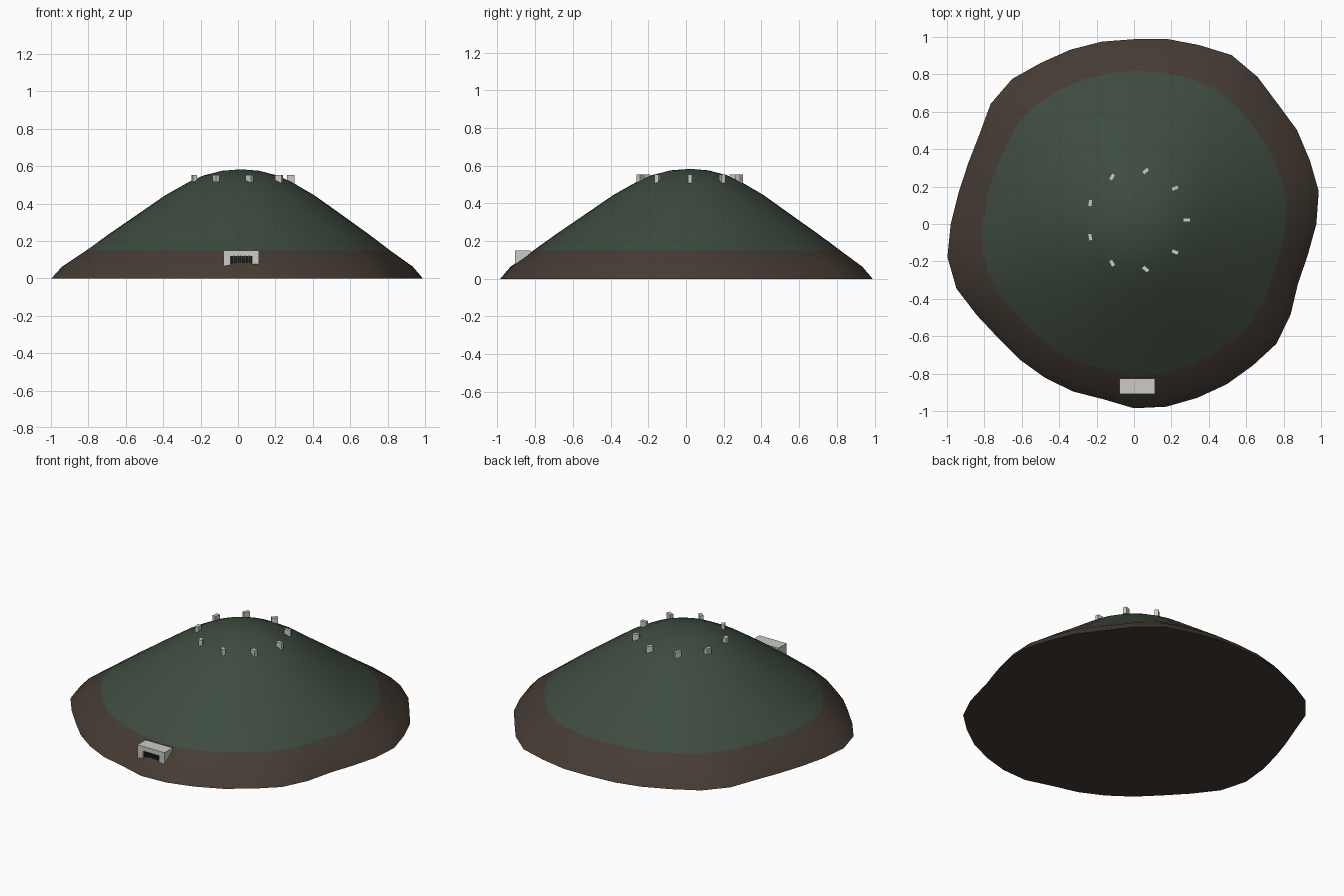
import bpy, bmesh
from math import radians, cos, sin
from mathutils import Matrix, Vector

if "Cube" in bpy.data.objects:
    bpy.data.objects.remove(bpy.data.objects["Cube"], do_unlink=True)


def material(name, colour):
    mat = bpy.data.materials.new(name)
    mat.use_nodes = True
    mat.diffuse_color = (*colour, 1)
    mat.node_tree.nodes["Principled BSDF"].inputs["Base Color"].default_value = (*colour, 1)
    return mat


GRASS = material("dark green grass", (0.047, 0.07, 0.049))
EARTH = material("brown earth", (0.06, 0.044, 0.034))
STONE = material("pale stone", (0.6, 0.6, 0.58))
IRON = material("dark iron", (0.02, 0.02, 0.02))
CENTRE = Vector((0.016, 0.021))


def finish(name, bm, *mats):
    bmesh.ops.recalc_face_normals(bm, faces=bm.faces)
    mesh = bpy.data.meshes.new(name)
    bm.to_mesh(mesh)
    bm.free()
    obj = bpy.data.objects.new(name, mesh)
    bpy.context.collection.objects.link(obj)
    for mat in mats:
        mesh.materials.append(mat)
    return obj


def box(name, low, high, mat, turn=0):
    low, high = Vector(low), Vector(high)
    bm = bmesh.new()
    bmesh.ops.create_cube(bm, size=1, matrix=Matrix.Translation((low + high) / 2)
                          @ Matrix.Rotation(turn, 4, "Z") @ Matrix.Diagonal((*(high - low), 1)))
    return finish(name, bm, mat)


# Mound: rings that go from an uneven foot to a round summit
OUTLINE = [.975, 1.003, 1.0, 1.006, 1.002, 1.027, 1.043, 1.018, 1.005,
           .988, .99, .992, .995, 1.013, 1.0, .955, .944, .953,
           .98, 1.013, 1.01, .972, .948, .948, .95, .953, .951,
           .985, .992, .989, .99, .988, .995, .967, .933, .944]
PROFILE = [(1, 0), (.945, .063), (.82, .15), (.7, .235), (.55, .338), (.4, .443),
           (.28, .512), (.2, .549), (.1, .575)]
SUMMIT = 0.583
GRASS_LINE = 0.15

bm = bmesh.new()
rings = []
for radius, z in PROFILE:
    wobble = max(0, min(1, 1 - (1 - radius) * 2.6))
    shift = CENTRE * (1 - radius)
    ring = []
    for i, edge in enumerate(OUTLINE):
        a = radians(i * 360 / len(OUTLINE))
        r = radius * (1 + (edge - 1) * wobble)
        ring.append(bm.verts.new((shift.x + r * cos(a), shift.y + r * sin(a), z)))
    rings.append(ring)
top = bm.verts.new((*CENTRE, SUMMIT))
count = len(OUTLINE)
for i in range(count):
    j = (i + 1) % count
    for lower, upper in zip(rings, rings[1:]):
        bm.faces.new((lower[i], lower[j], upper[j], upper[i]))
    bm.faces.new((rings[-1][i], rings[-1][j], top))
bm.faces.new(rings[0])
for face in bm.faces:
    face.material_index = int(face.calc_center_median().z < GRASS_LINE)
mound = finish("mound", bm, GRASS, EARTH)
bpy.context.view_layer.objects.active = mound
mound.select_set(True)
bpy.ops.object.shade_smooth_by_angle(angle=radians(30))
mound.select_set(False)

# Ring of standing stones, each turned by half its bearing
STONES = 9
for i in range(STONES):
    a = radians(i * 360 / STONES)
    spot = CENTRE + Vector((cos(a), sin(a))) * 0.266
    half = Vector((0.019, 0.011))
    box(f"standing_stone_{i + 1}", (*(spot - half), 0.508), (*(spot + half), 0.552), STONE, a / 2)

# Gateway at the foot: posts, lintel and bars
MID, HALF, FRONT, BACK = 0.0175, 0.096, -0.908, -0.825
for side, name in ((-1, "right"), (1, "left")):
    x = sorted((MID + side * HALF, MID + side * 0.058))
    box(f"gate_post_{name}", (x[0], FRONT, 0.06), (x[1], BACK, 0.119), STONE)
box("gate_lintel", (MID - HALF, FRONT, 0.119), (MID + HALF, BACK, 0.149), STONE)
BARS = 6
for i in range(BARS):
    x = MID + (i - (BARS - 1) / 2) * 0.02
    box(f"gate_bar_{i + 1}", (x - 0.006, -0.9, 0.06), (x + 0.006, -0.888, 0.119), IRON)
